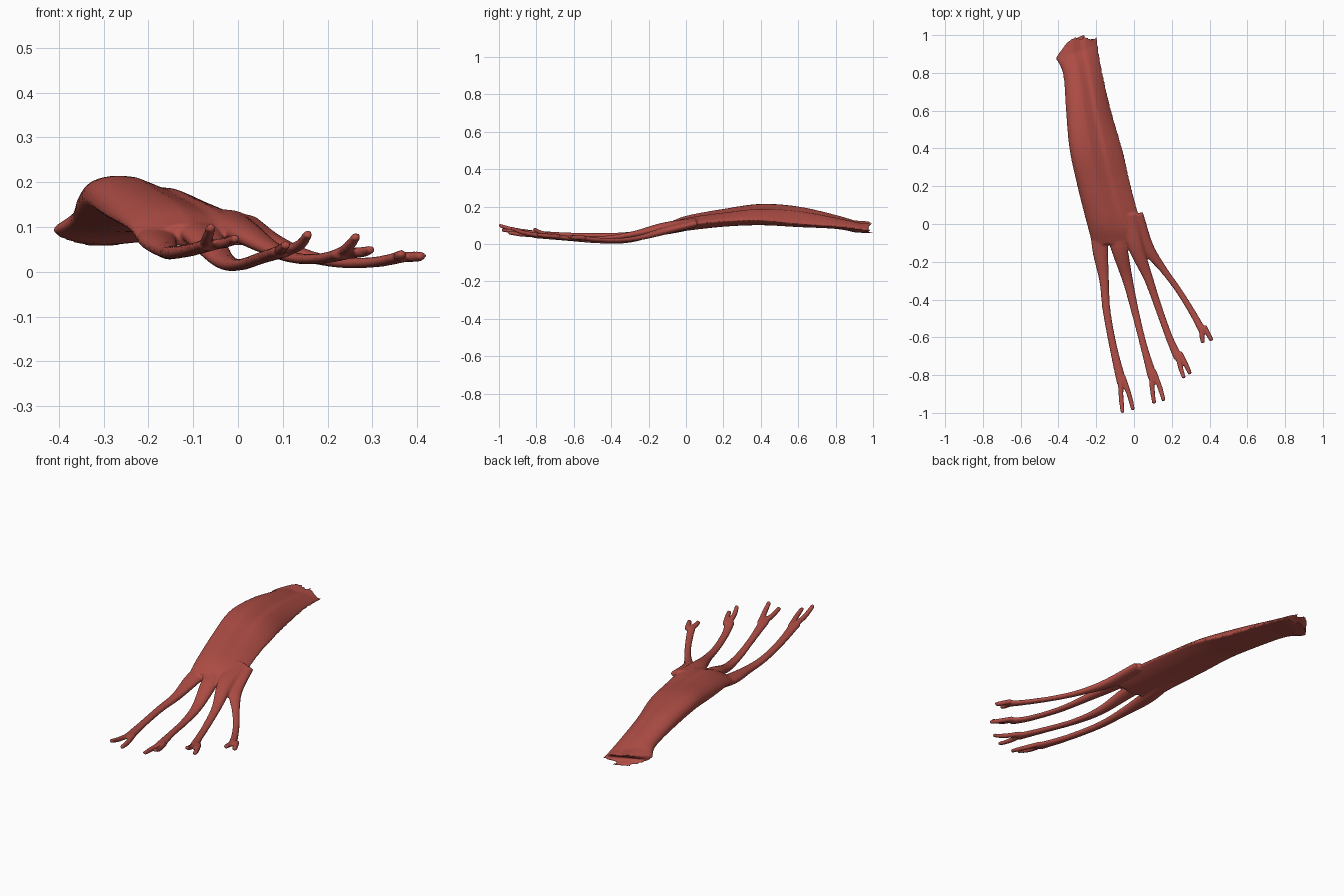
import bpy, bmesh, math, random
from mathutils import Vector

random.seed(4)
cube = bpy.data.objects.get("Cube")
if cube:
    bpy.data.objects.remove(cube)

AROUND = 32


def spline(rows, steps):
    """Smooth curve through rows of numbers."""
    pts = [Vector(r) for r in rows]
    pts = [2 * pts[0] - pts[1]] + pts + [2 * pts[-1] - pts[-2]]
    out = []
    for a, b, c, d in zip(pts, pts[1:], pts[2:], pts[3:]):
        for i in range(steps):
            t = i / steps
            out.append(0.5 * (2 * b + (c - a) * t + (2 * a - 5 * b + 4 * c - d) * t ** 2
                              + (3 * b - a - 3 * c + d) * t ** 3))
    return out + [pts[-2]]


def loft(bm, rings):
    """Skin closed rings of points and cap both ends."""
    rings = [[bm.verts.new(p) for p in ring] for ring in rings]
    for lo, hi in zip(rings, rings[1:]):
        for i in range(len(lo)):
            j = (i + 1) % len(lo)
            bm.faces.new((lo[i], lo[j], hi[j], hi[i]))
    bm.faces.new(rings[0][::-1])
    bm.faces.new(rings[-1])


def strand(bm, rows, steps=6):
    """Flattened tapering strand; rows are x, y, z, half width, half thickness."""
    path = spline(rows, steps)
    rings = []
    for i, p in enumerate(path):
        a, b = path[max(i - 1, 0)], path[min(i + 1, len(path) - 1)]
        along = Vector(b[:3]) - Vector(a[:3])
        side = along.cross(Vector((0, 0, 1))).normalized()
        up = side.cross(along).normalized()
        rings.append([Vector(p[:3]) + side * p[3] * math.cos(t) + up * p[4] * math.sin(t)
                      for t in (math.tau * k / 16 for k in range(16))])
    loft(bm, rings)


def belly(bm, rows):
    """Arched sheet; rows are left x y z, right x y z, top z, bottom z, skew."""
    rings = []
    path = spline(rows, 6)
    for n, r in enumerate(path):
        left, right = Vector(r[:3]), Vector(r[3:6])
        ring = []
        for k in range(AROUND):
            t = math.tau * k / AROUND
            u = 0.5 - 0.5 * math.cos(t)
            p = left.lerp(right, u)
            if math.sin(t) >= 0:
                arch = max(math.sin(math.pi * u ** r[8]), 0) ** 0.7
                groove = 0.012 * math.exp(-((u - 0.56) / 0.07) ** 2)
                p.z += (r[6] - p.z) * arch - groove
            else:
                p.z += (r[7] - p.z) * max(math.sin(math.pi * u), 0) ** 0.7
            if n == 0:  # torn rear edge
                p.y += 0.06 * math.sin(math.pi * u) + random.uniform(-0.015, 0.015)
            ring.append(p)
        rings.append(ring)
    loft(bm, rings)


bm = bmesh.new()

# Main body, rear to front
belly(bm, [
    (-.415, .88, .09, -.195, .98, .07, .12, .057, .7),
    (-.375, .79, .11, -.17, .82, .09, .155, .08, .65),
    (-.36, .6, .145, -.12, .6, .105, .2, .09, .6),
    (-.342, .4, .16, -.062, .4, .125, .214, .1, .55),
    (-.3, .2, .13, -.015, .2, .12, .187, .092, .6),
    (-.25, 0, .1, .04, 0, .1, .15, .07, .75),
    (-.222, -.11, .07, .08, -.1, .072, .108, .055, .9),
])

# Four tendons, each ending in a fork of two prongs
tendons = [
    ([(-.18, .05, .1, .05, .02), (-.18, -.12, .07, .044, .022), (-.158, -.3, .047, .026, .018),
      (-.145, -.46, .043, .021, .015), (-.108, -.66, .048, .021, .014), (-.065, -.84, .06, .027, .014)],
     [(-.06, -1.0, .1), (-.005, -.985, .075)]),
    ([(-.12, .05, .11, .05, .02), (-.08, -.12, .08, .045, .024), (-.033, -.3, .025, .028, .018),
      (.005, -.46, .016, .021, .013), (.05, -.64, .03, .019, .013), (.098, -.81, .045, .026, .014)],
     [(.107, -.95, .06), (.157, -.935, .085)]),
    ([(-.03, .05, .12, .05, .02), (.01, -.12, .09, .042, .024), (.077, -.29, .05, .025, .016),
      (.132, -.45, .03, .02, .012), (.19, -.61, .03, .02, .012), (.235, -.71, .04, .025, .014)],
     [(.265, -.815, .08), (.298, -.795, .05)]),
    ([(.01, .05, .11, .04, .02), (.07, -.12, .068, .034, .02), (.155, -.24, .035, .02, .014),
      (.235, -.35, .02, .017, .012), (.31, -.47, .022, .018, .012), (.365, -.57, .033, .021, .013)],
     [(.367, -.63, .04), (.412, -.618, .035)]),
]
for path, tips in tendons:
    strand(bm, path)
    x, y, z, w, h = path[-1]
    for sign, tip in zip((-1, 1), tips):
        root = (x + sign * w * .3, y + .03, z, .014, .012)
        bend = (x * .4 + tip[0] * .6 + sign * .006, y * .5 + tip[1] * .5,
                z * .6 + tip[2] * .4, .013, .012)
        strand(bm, [root, bend, tip + (.011, .009)])

bmesh.ops.recalc_face_normals(bm, faces=bm.faces)
mesh = bpy.data.meshes.new("forearm_muscle")
bm.to_mesh(mesh)
bm.free()
muscle = bpy.data.objects.new("forearm_muscle", mesh)
bpy.context.collection.objects.link(muscle)

# Single muscle colour
red = bpy.data.materials.new("muscle_red")
red.use_nodes = True
color = (.43, .075, .06, 1)
red.diffuse_color = color
red.node_tree.nodes["Principled BSDF"].inputs["Base Color"].default_value = color
mesh.materials.append(red)

# Fuse the strands into the body and soften the joins
fuse = muscle.modifiers.new("fuse", "REMESH")
fuse.mode = "VOXEL"
fuse.voxel_size = 0.006
fuse.use_smooth_shade = True
soften = muscle.modifiers.new("soften", "SMOOTH")
soften.factor = 0.5
soften.iterations = 3
